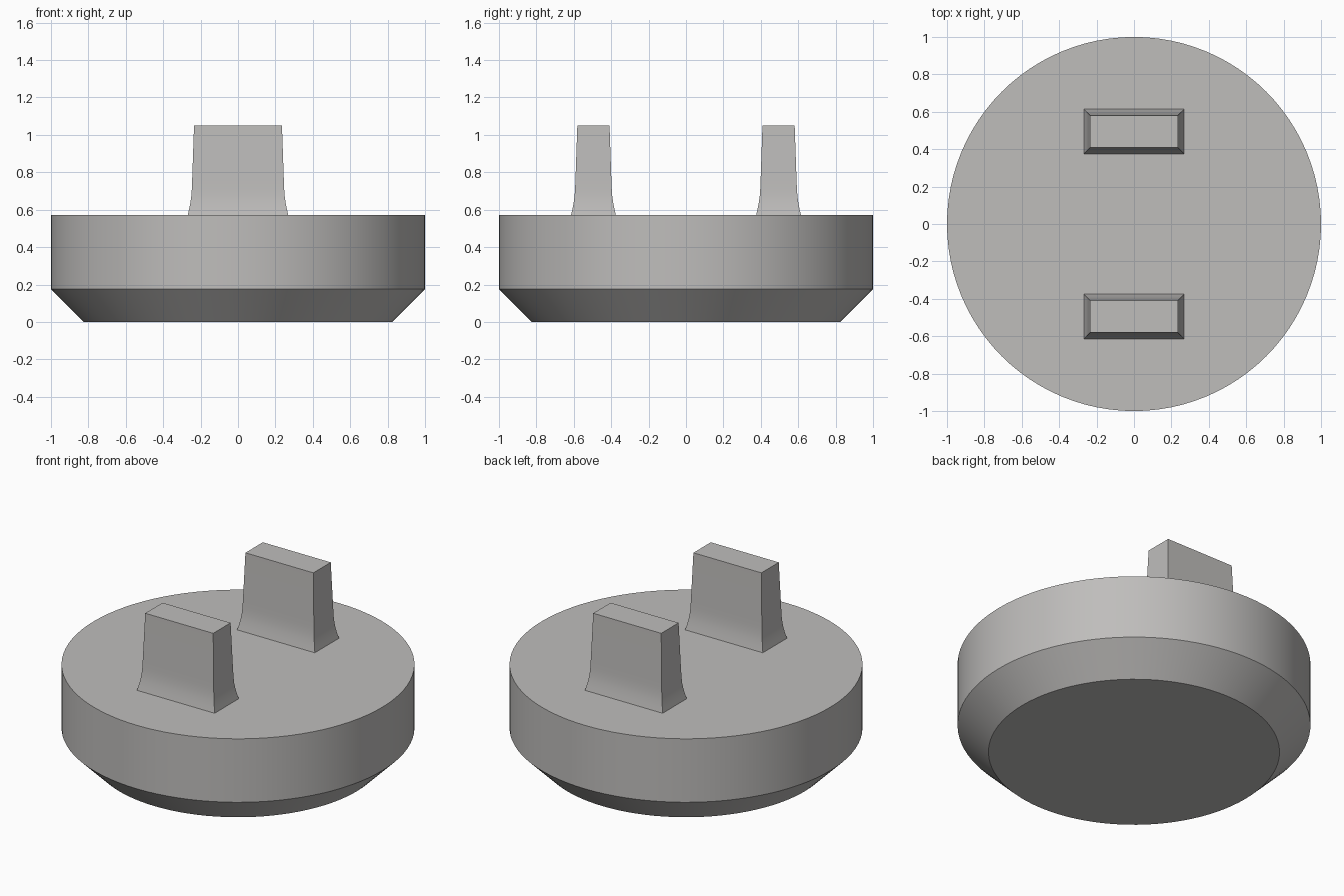
import bpy, bmesh, math

if "Cube" in bpy.data.objects:
    bpy.data.objects.remove(bpy.data.objects["Cube"])


def material(name, color):
    m = bpy.data.materials.new(name)
    m.diffuse_color = (*color, 1)
    m.use_nodes = True
    m.node_tree.nodes["Principled BSDF"].inputs["Base Color"].default_value = m.diffuse_color
    return m


GREY = material("warm grey", (0.52, 0.51, 0.50))


def loft(name, rings, angle):
    """Skin stacked rings of points and cap both ends."""
    bm = bmesh.new()
    loops = [[bm.verts.new(p) for p in ring] for ring in rings]
    n = len(loops[0])
    for a, b in zip(loops, loops[1:]):
        for i in range(n):
            j = (i + 1) % n
            bm.faces.new((a[i], a[j], b[j], b[i]))
    bm.faces.new(loops[0][::-1])
    bm.faces.new(loops[-1])
    mesh = bpy.data.meshes.new(name)
    bm.to_mesh(mesh)
    bm.free()
    mesh.materials.append(GREY)
    ob = bpy.data.objects.new(name, mesh)
    bpy.context.collection.objects.link(ob)
    bpy.ops.object.select_all(action='DESELECT')
    ob.select_set(True)
    bpy.context.view_layer.objects.active = ob
    bpy.ops.object.shade_smooth_by_angle(angle=math.radians(angle))
    return ob


def circle(r, z, n=96):
    return [(r * math.cos(2 * math.pi * i / n), r * math.sin(2 * math.pi * i / n), z)
            for i in range(n)]


def rectangle(hx, hy, y, z):
    return [(-hx, y - hy, z), (hx, y - hy, z), (hx, y + hy, z), (-hx, y + hy, z)]


# Round body with a chamfered underside
loft("body_disc", [circle(0.825, 0), circle(1, 0.175), circle(1, 0.572)], 30)

# Two tapered prongs, each flaring out at the foot: (height, outward flare)
FLARE = [(0.57, 0.034), (0.60, 0.027), (0.635, 0.020), (0.67, 0.015),
         (0.71, 0.012), (0.76, 0.010), (1.05, 0)]
for side, y in (("front", -0.495), ("back", 0.495)):
    loft(side + "_prong",
         [rectangle(0.235 + f, 0.086 + f, y, z) for z, f in FLARE], 30)
